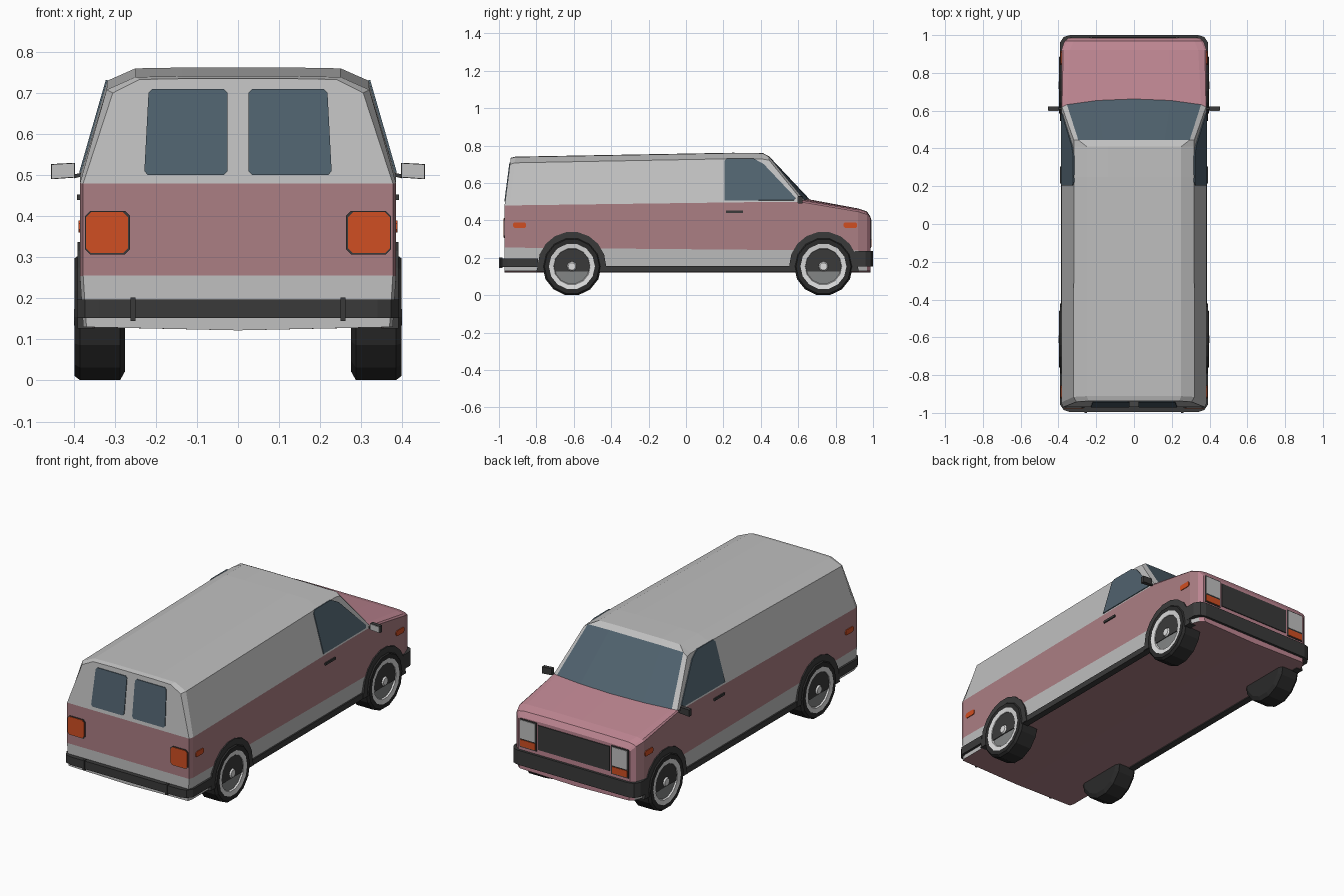
import bpy, bmesh, math
from mathutils import Vector

if "Cube" in bpy.data.objects:
    bpy.data.objects.remove(bpy.data.objects["Cube"])

def material(name, r, g, b):
    m = bpy.data.materials.new(name)
    lin = lambda c: ((c / 255 + 0.055) / 1.055) ** 2.4
    m.diffuse_color = (lin(r), lin(g), lin(b), 1)
    m.use_nodes = True
    m.node_tree.nodes["Principled BSDF"].inputs["Base Color"].default_value = m.diffuse_color
    return m

GREY = material("light grey paint", 192, 192, 192)
STRIPE = material("dusty pink stripe", 171, 126, 132)
HOOD = material("hood pink", 190, 134, 146)
GLASS = material("blue grey glass", 80, 98, 110)
TRIM = material("dark trim", 58, 58, 58)
ORANGE = material("orange lamp", 208, 78, 34)
SILVER = material("silver rim", 222, 222, 222)
CAP = material("hubcap grey", 132, 134, 134)
TIRE = material("tire black", 42, 42, 42)

def finish(name, bm, mats):
    bmesh.ops.recalc_face_normals(bm, faces=bm.faces)
    me = bpy.data.meshes.new(name)
    bm.to_mesh(me)
    bm.free()
    for m in mats:
        me.materials.append(m)
    ob = bpy.data.objects.new(name, me)
    bpy.context.collection.objects.link(ob)
    return ob

def prism(name, pts, vec, mat, both=False):
    """Extrude a 3D outline along vec; optionally repeat on the other side."""
    for s in ((1, -1) if both else (1,)):
        bm = bmesh.new()
        a = [bm.verts.new((s * p[0], p[1], p[2])) for p in pts]
        b = [bm.verts.new((s * (p[0] + vec[0]), p[1] + vec[1], p[2] + vec[2])) for p in pts]
        bm.faces.new(a)
        bm.faces.new(b)
        for i in range(len(a)):
            j = (i + 1) % len(a)
            bm.faces.new((a[i], a[j], b[j], b[i]))
        finish(name + ("" if not both else "_right" if s > 0 else "_left"), bm, [mat])

def rect(a0, a1, b0, b1, c=0.0):
    """Rectangle outline with cut corners."""
    if c == 0:
        return [(a0, b0), (a1, b0), (a1, b1), (a0, b1)]
    return [(a0 + c, b0), (a1 - c, b0), (a1, b0 + c), (a1, b1 - c),
            (a1 - c, b1), (a0 + c, b1), (a0, b1 - c), (a0, b0 + c)]

def rear_y(z):
    return -0.97 + max(0, z - 0.48) * 0.13

def side_x(z):
    return 0.385 - 0.288 * max(0, z - 0.497)

# Body: half cross-sections lofted along y, then mirrored
# y, roof z, roof half width, shoulder z, shoulder x, side x
stations = [(-0.97, .735, .24, .700, .305, .377), (-0.945, .741, .25, .708, .320, .385),
            (0.25, .762, .25, .730, .318, .385), (0.41, .761, .25, .728, .317, .385),
            (0.445, .742, .295, .722, .319, .385), (0.62, .512, .355, .506, .381, .385),
            (0.92, .464, .34, .455, .375, .385), (0.968, .448, .32, .440, .355, .368),
            (0.986, .420, .30, .415, .335, .345)]
bm = bmesh.new()
rings = []
for k, (y, top, xt, zs, xs, w) in enumerate(stations):
    zb = min(0.48 + (y + 0.97) * 0.0135, zs - 0.008)
    zl = 0.255 - (y + 0.97) * 0.009
    pts = [(0, top), (xt * .55, top), (xt, top - .002), (xs, zs), (w, zb),
           (w, zl), (w - .008, .13), (0, .122)]
    bow = [.042, .034, .012] if k == 5 else [0, 0, 0]
    ring = []
    for i, (x, z) in enumerate(pts):
        yy = y + (rear_y(z) + 0.97 if k < 2 else 0) + (bow[i] if i < 3 else 0)
        ring.append(bm.verts.new((x, yy, z)))
    rings.append(ring)
for a, b in zip(rings, rings[1:]):
    for i in range(7):
        bm.faces.new((a[i], a[i + 1], b[i + 1], b[i]))
for r in (rings[0], rings[-1]):   # end caps in horizontal strips
    mid = [r[0]] + [bm.verts.new((0, v.co.y, v.co.z)) for v in r[2:7]] + [r[7]]
    bm.faces.new((r[0], r[1], r[2], mid[1]))
    for i in range(2, 7):
        bm.faces.new([r[i], r[i + 1], mid[i], mid[i - 1]] if i < 6 else [r[6], r[7], mid[5]])
bmesh.ops.mirror(bm, geom=bm.verts[:] + bm.edges[:] + bm.faces[:], axis='X', merge_dist=1e-4)
bmesh.ops.recalc_face_normals(bm, faces=bm.faces)
for f in bm.faces:
    c, n = f.calc_center_median(), f.normal
    if n.z < -0.5:
        f.material_index = 1
    elif .45 < c.y < .63 and n.z > .4 and abs(c.x) < .3:
        f.material_index = 3
    elif c.y > .63 and (n.z > .4 or n.y > .5):
        f.material_index = 2
    elif .25 < c.z < .48 or (c.y > .63 and c.z > .25):
        f.material_index = 1
finish("van_body", bm, [GREY, STRIPE, HOOD, GLASS])

# Side windows in the cab doors
win = [(.205, .505), (.205, .715), (.22, .73), (.36, .73), (.415, .70), (.585, .52), (.58, .507)]
prism("side_window", [(side_x(z) - .004, y, z) for y, z in win], (.008, 0, .002), GLASS, True)

# Rear door windows
win = [(.035, .50), (.22, .50), (.228, .51), (.218, .70), (.208, .71), (.035, .71), (.025, .70), (.025, .51)]
prism("rear_window", [(x, rear_y(z) + .004, z) for x, z in win], (0, -.008, 0), GLASS, True)

# Tail lamps with dark backing
prism("tail_lamp_frame", [(x, -.966, z) for x, z in rect(.263, .372, .307, .413, .012)], (0, -.008, 0), TRIM, True)
prism("tail_lamp", [(x, -.968, z) for x, z in rect(.268, .370, .310, .410, .012)], (0, -.009, 0), ORANGE, True)

# Side marker lamps and door handles
for nm, y0, y1 in (("rear_marker", -.925, -.855), ("front_marker", .842, .915)):
    prism(nm, [(.381, y, z) for y, z in rect(y0, y1, .36, .39, .008)], (.008, 0, 0), ORANGE, True)
prism("door_handle", [(.38, y, z) for y, z in rect(.215, .305, .44, .453)], (.012, 0, 0), TRIM, True)

# Grille, headlamps and turn signals
prism("grille", [(x, .983, z) for x, z in rect(-.222, .222, .265, .402)], (0, .008, 0), TRIM)
prism("headlamp_frame", [(x, .982, z) for x, z in rect(.230, .337, .252, .412)], (0, .007, 0), TRIM, True)
prism("headlamp", [(x, .984, z) for x, z in rect(.238, .330, .302, .405)], (0, .008, 0), GREY, True)
prism("turn_signal", [(x, .984, z) for x, z in rect(.238, .330, .258, .295)], (0, .008, 0), ORANGE, True)

# Bumpers wrapped around the corners
def bumper(name, y_in, y_out, z0, z1):
    d = math.copysign(1, y_out)
    half = [(.392, y_in), (.392, y_out - .04 * d), (.372, y_out - .01 * d), (.34, y_out)]
    pts = half + [(-x, y) for x, y in reversed(half)]
    prism(name, [(x, y, z0) for x, y in pts], (0, 0, z1 - z0), TRIM)

bumper("front_bumper", .90, 1.0, .155, .236)
bumper("rear_bumper", -.79, -.995, .152, .197)
prism("bumper_guard", [(x, -.98, z) for x, z in rect(.25, .262, .145, .202)], (0, -.02, 0), TRIM, True)

# Rocker trim between the wheels
prism("rocker_trim", [(.35, y, z) for y, z in rect(-.47, .60, .124, .156)], (.037, 0, 0), TRIM, True)

# Wheels: turned profile of (radius, x), one material per step
profile = [(.135, .275, 0), (.157, .287, 0), (.157, .385, 0), (.147, .398, 0), (.123, .398, 1),
           (.098, .394, 1), (.094, .386, 2), (.028, .388, 1), (.020, .399, 1)]
def wheel(name, cy, s, n=14):
    bm = bmesh.new()
    rows = []
    for r, x, _ in profile:
        rows.append([bm.verts.new((s * x, cy + r * math.sin(2 * math.pi * (i + .5) / n),
                                   .154 - r * math.cos(2 * math.pi * (i + .5) / n))) for i in range(n)])
    for (a, b), p in zip(zip(rows, rows[1:]), profile):
        for i in range(n):
            j = (i + 1) % n
            bm.faces.new((a[i], a[j], b[j], b[i])).material_index = p[2]
    bm.faces.new(rows[0])
    bm.faces.new(rows[-1]).material_index = 1
    finish(name, bm, [TIRE, SILVER, CAP])

# Wheels and their dark arches
for nm, cy in (("rear", -.61), ("front", .735)):
    for side, s in (("right", 1), ("left", -1)):
        wheel(nm + "_wheel_" + side, cy, s)
    arch = [(cy + .183 * math.cos(math.pi * i / 9), .157 + .183 * math.sin(math.pi * i / 9)) for i in range(10)]
    arch = [(cy + .19, .126)] + arch + [(cy - .19, .126)]
    prism(nm + "_wheel_arch", [(.35, y, z) for y, z in arch], (.041, 0, 0), TRIM, True)

# Door mirrors
prism("mirror_housing", [(x, .60, z) for x, z in [(.397, .494), (.455, .49), (.455, .527), (.397, .53)]],
      (0, .022, 0), TRIM, True)
prism("mirror_glass", [(x, .597, z) for x, z in [(.399, .496), (.453, .492), (.453, .525), (.399, .528)]],
      (0, .005, 0), GREY, True)
prism("mirror_arm", [(x, .605, z) for x, z in [(.372, .507), (.372, .499), (.40, .492), (.40, .502)]],
      (0, .012, 0), TRIM, True)
